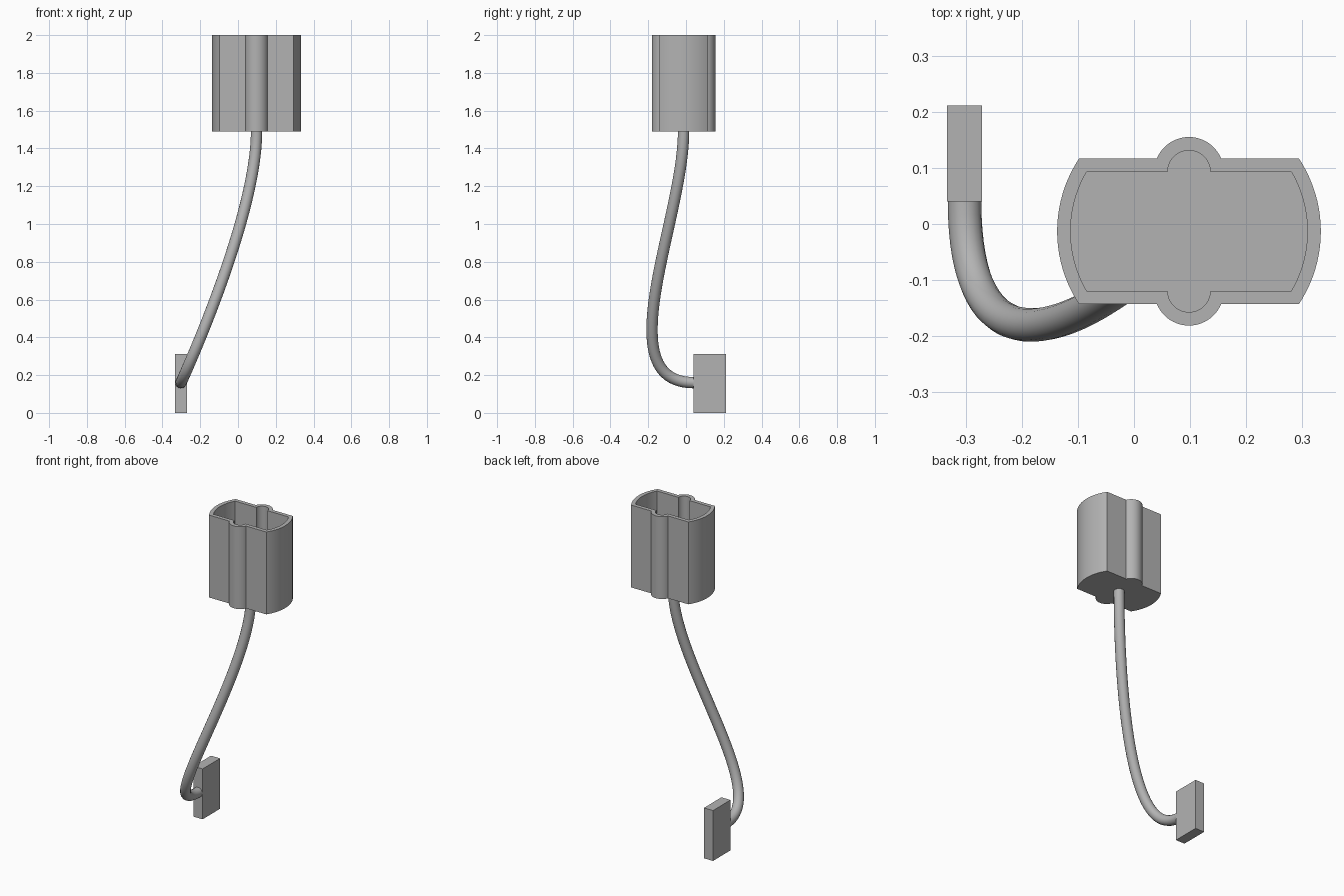
import bpy, bmesh, math
from mathutils import Vector

old = bpy.data.objects.get("Cube")
if old:
    bpy.data.objects.remove(old, do_unlink=True)

grey = bpy.data.materials.new("mid grey")
grey.use_nodes = True
colour = (0.45, 0.45, 0.45, 1)
grey.diffuse_color = colour
grey.node_tree.nodes["Principled BSDF"].inputs["Base Color"].default_value = colour

CENTRE = Vector((0.098, -0.013, 0))
TOP, BOTTOM, WALL = 2.0, 1.49, 0.024


def add_object(name, bm):
    bmesh.ops.recalc_face_normals(bm, faces=bm.faces)
    mesh = bpy.data.meshes.new(name)
    bm.to_mesh(mesh)
    bm.free()
    mesh.materials.append(grey)
    obj = bpy.data.objects.new(name, mesh)
    bpy.context.collection.objects.link(obj)
    return obj


def smooth(obj):
    bpy.ops.object.select_all(action="DESELECT")
    obj.select_set(True)
    bpy.context.view_layer.objects.active = obj
    bpy.ops.object.shade_smooth_by_angle(angle=math.radians(30))


def arc(cx, cy, radius, start, end, steps):
    angles = [start + (end - start) * i / steps for i in range(steps + 1)]
    return [Vector((cx + radius * math.cos(a), cy + radius * math.sin(a), 0)) for a in angles]


def outline(grow):
    """Rounded-end body with a half-round rib on each long side."""
    half = 0.106 + grow
    end_radius, rib_radius = 0.211 + grow, 0.038 + grow
    sweep = math.asin(half / end_radius)
    lift = math.asin(grow / rib_radius)
    points = arc(0, 0, end_radius, -sweep, sweep, 20)
    points += arc(0, 0.106, rib_radius, lift, math.pi - lift, 24)
    points += [Vector((-p.x, -p.y, 0)) for p in points]
    return points


# Hollow socket: outer wall, rim, inner wall and floor
bm = bmesh.new()
levels = [(WALL, BOTTOM), (WALL, TOP), (0, TOP), (0, BOTTOM + WALL)]
rings = [[bm.verts.new(CENTRE + p + Vector((0, 0, z))) for p in outline(grow)] for grow, z in levels]
for low, high in zip(rings, rings[1:]):
    for i in range(len(low)):
        bm.faces.new((low[i - 1], low[i], high[i], high[i - 1]))
bm.faces.new(rings[0])
bm.faces.new(rings[-1])
smooth(add_object("socket_housing", bm))

# Cable: one smooth bend from the socket floor to the plate
curve = bpy.data.curves.new("cable", "CURVE")
curve.dimensions = "3D"
curve.bevel_depth = 0.03
curve.bevel_resolution = 6
curve.resolution_u = 48
curve.use_fill_caps = True
spline = curve.splines.new("BEZIER")
spline.bezier_points.add(1)
reach = 0.465
ends = [(Vector((0.098, -0.013, BOTTOM)), Vector((0, 0, -reach))),
        (Vector((-0.302, 0.042, 0.16)), Vector((0, reach, 0)))]
for point, (place, direction) in zip(spline.bezier_points, ends):
    point.handle_left_type = point.handle_right_type = "FREE"
    point.co = place
    point.handle_left = place - direction
    point.handle_right = place + direction
curve.materials.append(grey)
cable = bpy.data.objects.new("cable", curve)
bpy.context.collection.objects.link(cable)
bpy.ops.object.select_all(action="DESELECT")
cable.select_set(True)
bpy.context.view_layer.objects.active = cable
bpy.ops.object.convert(target="MESH")
smooth(bpy.context.view_layer.objects.active)

# End plate
bm = bmesh.new()
bmesh.ops.create_cube(bm, size=1)
bmesh.ops.scale(bm, vec=(0.062, 0.171, 0.312), verts=bm.verts)
bmesh.ops.translate(bm, vec=(-0.302, 0.126, 0.156), verts=bm.verts)
add_object("end_plate", bm)
